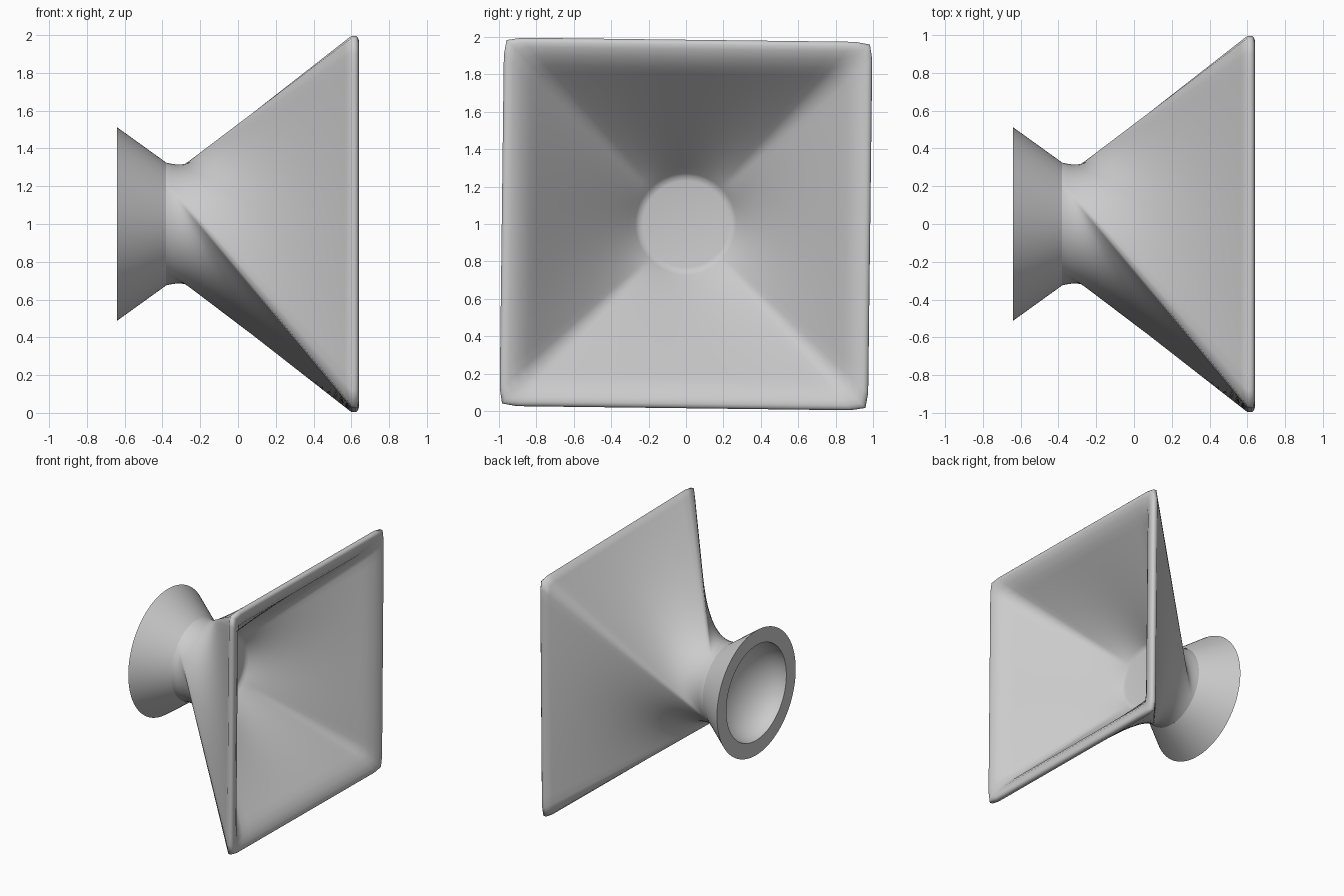
import bpy, bmesh
from math import radians, sin, cos, pi

cube = bpy.data.objects.get("Cube")
if cube:
    bpy.data.objects.remove(cube)

SIDES = 128
TILT = radians(-0.7)     # slight roll of the square mouth
TWIST = radians(-87)     # turn of the outer wall between mouth and neck

grey = bpy.data.materials.new("plain grey")
grey.use_nodes = True
grey.diffuse_color = (0.6, 0.6, 0.6, 1)
grey.node_tree.nodes["Principled BSDF"].inputs["Base Color"].default_value = (0.6, 0.6, 0.6, 1)


def turn(y, z, angle):
    return y * cos(angle) - z * sin(angle), y * sin(angle) + z * cos(angle)


def circle(radius, angle=0):
    return [turn(radius * cos(a), radius * sin(a), angle)
            for a in (2 * pi * i / SIDES for i in range(SIDES))]


def square(half, power=50):
    """Square with slightly rounded corners, sampled by angle."""
    points = []
    for i in range(SIDES):
        a = 2 * pi * i / SIDES
        r = half / (abs(cos(a)) ** power + abs(sin(a)) ** power) ** (1 / power)
        points.append(turn(r * cos(a), r * sin(a), TILT))
    return points


def blend(first, second, t):
    return [(a[0] + (b[0] - a[0]) * t, a[1] + (b[1] - a[1]) * t)
            for a, b in zip(first, second)]


def loft(name, rings, cap_start, cap_end, sharp):
    """Skin a list of (x, outline) rings."""
    bm = bmesh.new()
    loops = [[bm.verts.new((x, y, z + 1)) for y, z in outline] for x, outline in rings]
    for low, high in zip(loops, loops[1:]):
        for i in range(SIDES):
            j = (i + 1) % SIDES
            bm.faces.new((low[i], low[j], high[j], high[i]))
    if cap_start:
        bm.faces.new(loops[0])
    if cap_end:
        bm.faces.new(loops[-1])
    bmesh.ops.recalc_face_normals(bm, faces=bm.faces)
    mesh = bpy.data.meshes.new(name)
    bm.to_mesh(mesh)
    bm.free()
    mesh.materials.append(grey)
    obj = bpy.data.objects.new(name, mesh)
    bpy.context.collection.objects.link(obj)
    bpy.ops.object.select_all(action="DESELECT")
    obj.select_set(True)
    bpy.context.view_layer.objects.active = obj
    bpy.ops.object.shade_smooth_by_angle(angle=radians(sharp))


# Horn: twisted outer wall, rounded lip, straight inner funnel, closed throat
neck_x, mouth_x = -0.38, 0.60
neck, mouth = circle(0.325, TWIST), square(0.985)
horn = []
for step in range(29):
    t = step / 28
    horn.append((neck_x + (mouth_x - neck_x) * t, blend(neck, mouth, t)))
for x, half in [(0.625, 0.985), (0.636, 0.975), (0.64, 0.96), (0.636, 0.935),
                (0.615, 0.89), (0.575, 0.84)]:
    horn.append((x, square(half)))
throat = circle(0.27)
for step in range(1, 17):
    t = step / 16
    horn.append((0.575 - 0.665 * t, blend(square(0.84), throat, t)))
horn += [(-0.105, circle(0.255)), (-0.11, circle(0.23))]
loft("horn", horn, False, True, 60)

# Mounting cup: flared cone with a flat rim and a rounded hollow
cup = [(neck_x, circle(0.325)), (-0.64, circle(0.512)), (-0.64, circle(0.39))]
for step in range(1, 13):
    a = step / 13 * pi / 2
    cup.append((-0.64 + 0.27 * sin(a), circle(0.39 * cos(a))))
loft("mounting_cup", cup, False, True, 40)
